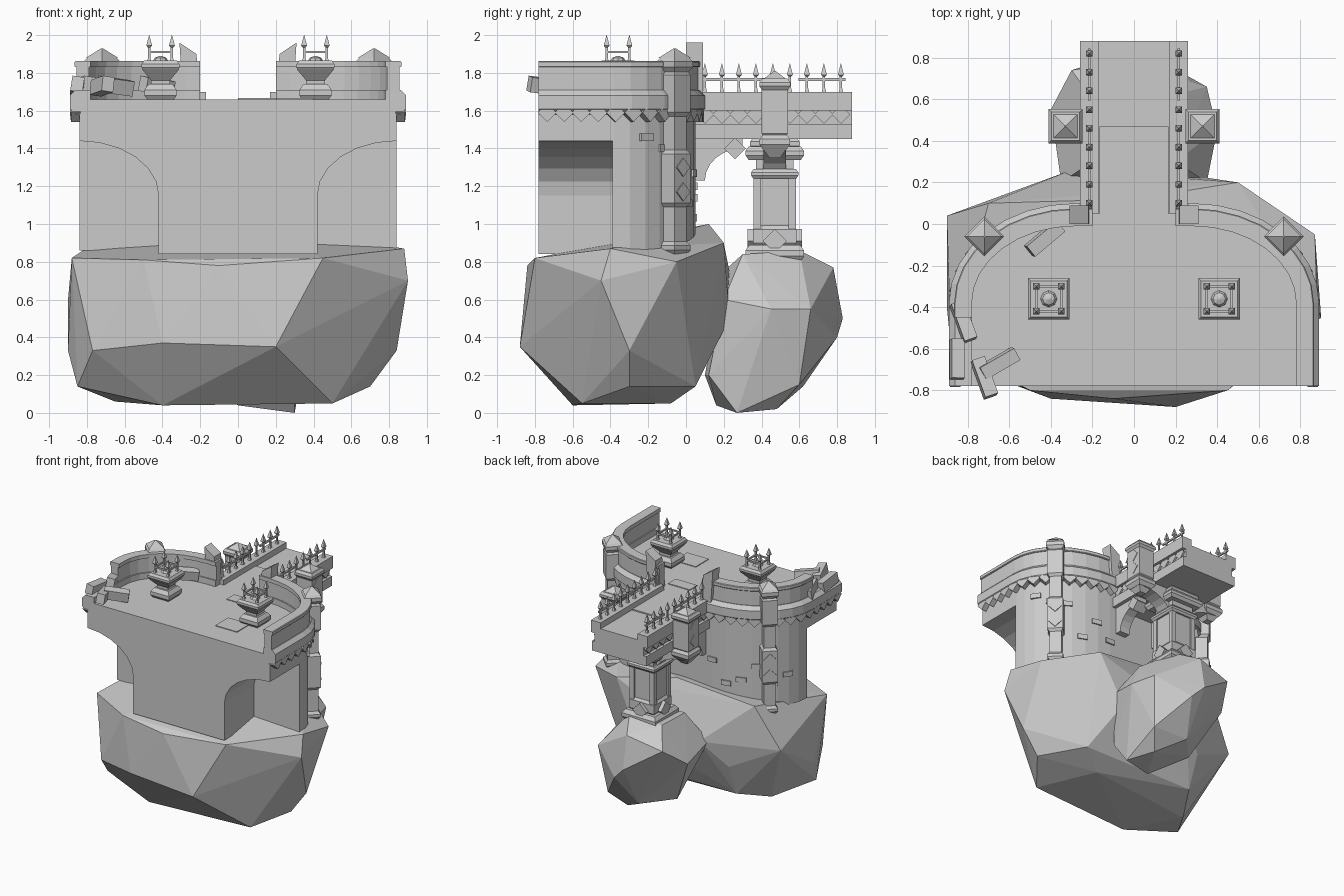
import bpy, bmesh, random
from math import sin, cos, pi, atan2, radians
from mathutils import Vector, Euler, Matrix

random.seed(4)
cube = bpy.data.objects.get("Cube")
if cube:
    bpy.data.objects.remove(cube, do_unlink=True)

GREY = (.6, .6, .6, 1)
stone = bpy.data.materials.new("grey stone")
stone.use_nodes = True
stone.diffuse_color = GREY
stone.node_tree.nodes["Principled BSDF"].inputs["Base Color"].default_value = GREY

FRONT, RECESS, DECK, KERB, PARAPET = -.78, -.38, 1.66, 1.7, 1.85
WIDE, CORE, DEEP, GATE = .84, .42, .43, .2
PIER_Y, SPAN_Y, SPAN, DIAGONAL = .47, .465, .83, pi / 4
SIGNS = (-1, 1)


def finish(name, bm):
    bmesh.ops.recalc_face_normals(bm, faces=bm.faces)
    mesh = bpy.data.meshes.new(name)
    bm.to_mesh(mesh)
    bm.free()
    mesh.materials.append(stone)
    obj = bpy.data.objects.new(name, mesh)
    bpy.context.collection.objects.link(obj)


def loft(name, rings):
    """Skin a list of equally long closed rings and cap both ends."""
    bm = bmesh.new()
    rows = [[bm.verts.new(point) for point in ring] for ring in rings]
    count = len(rows[0])
    for low, high in zip(rows, rows[1:]):
        for i in range(count):
            j = (i + 1) % count
            bm.faces.new((low[i], low[j], high[j], high[i]))
    bm.faces.new(rows[0])
    bm.faces.new(rows[-1])
    finish(name, bm)


def prism(name, profile, axis, start, end):
    def place(point, depth):
        coords = list(point)
        coords.insert("xyz".index(axis), depth)
        return coords
    loft(name, [[place(point, depth) for point in profile] for depth in (start, end)])


def stack(name, x, y, levels, turn=DIAGONAL, sides=4):
    """Pillar of regular cross-sections; each level is (radius, height)."""
    angles = [turn + 2 * pi * k / sides for k in range(sides)]
    loft(name, [[(x + r * cos(a), y + r * sin(a), z) for a in angles] for r, z in levels])


def block(name, x, y, half, bottom, top, turn=DIAGONAL):
    """Square block with chamfered upper and lower edges."""
    radius, cut = half * 2 ** .5, min(.03, (top - bottom) / 3)
    stack(name, x, y, [(radius - cut, bottom), (radius, bottom + cut),
                       (radius, top - cut), (radius - cut, top)], turn)


def box(name, loc, size, rot=(0, 0, 0)):
    bm = bmesh.new()
    matrix = Matrix.LocRotScale(Vector(loc), Euler(rot), Vector(size))
    bmesh.ops.create_cube(bm, size=1, matrix=matrix)
    finish(name, bm)


def diamond(name, x, y, z, turn=0.0, size=.07):
    box(name, (x, y, z), (.05, size, size), (DIAGONAL, 0, turn))


def spike(name, x, y, z, height):
    head = z + height * .6
    stack(name, x, y, [(.016, z), (.009, z + .02), (.009, head - .01), (.022, head), (.001, z + height)])


def boulder(name, corners):
    """Faceted rock: the convex hull of its corners."""
    bm = bmesh.new()
    for corner in corners:
        bm.verts.new(corner)
    bmesh.ops.convex_hull(bm, input=bm.verts)
    bmesh.ops.delete(bm, geom=[v for v in bm.verts if not v.link_faces], context="VERTS")
    finish(name, bm)


def half_plan(offset=0.0, start=FRONT):
    """One side of the D-shaped plan, pushed outward by the offset."""
    turn = [k * pi / 16 for k in range(9)]
    arc = [(WIDE / 3 + (WIDE / 1.5 + offset) * cos(a), RECESS + (DEEP + offset) * sin(a)) for a in turn]
    return [(WIDE + offset, start)] + arc + [(GATE, RECESS + DEEP + offset)]


def full_plan(start):
    half = half_plan(0, start)
    return half + [(-x, y) for x, y in reversed(half)]


def sweep(name, side, inner, outer, bottom, top, cut, start=FRONT):
    """Moulding run around one side, with chamfered outer edges."""
    profile = [(inner, bottom), (outer - cut, bottom), (outer, bottom + cut),
               (outer, top - cut), (outer - cut, top), (inner, top)]
    paths = [[(side * x, y, z) for x, y in half_plan(o, start)] for o, z in profile]
    loft(name, list(zip(*paths)))


def walk(path, step):
    """Evenly spaced points along a path with the outward heading."""
    ahead = step / 2
    for a, b in zip(path, path[1:]):
        a, b = Vector(a), Vector(b)
        run = b - a
        while ahead < run.length:
            yield a + run.normalized() * ahead, atan2(run.y, run.x) - pi / 2
            ahead += step
        ahead -= run.length


def quarter(x, z, across, up):
    """Quarter ellipse rising from a wall to a ceiling."""
    steps = [k * pi / 12 for k in range(7)]
    return [(x + across * (1 - cos(a)), z + up * sin(a)) for a in steps]


# Rocks
boulder("main_rock", [
    (-.88, -.6, .82), (-.5, -.8, .81), (-.1, -.84, .78), (.45, -.8, .82), (.88, -.4, .87),
    (-.77, -.7, .33), (-.4, -.84, .37), (.2, -.88, .35), (.9, -.45, .7), (.84, -.3, .33),
    (.87, -.05, .8), (.5, .2, .9), (.3, .23, .5), (-.3, .26, .6), (0, .12, 1), (-.7, .1, .94),
    (-.9, .04, .6), (-.9, -.4, .33), (-.5, .15, .4), (.5, .05, .14), (-.85, -.5, .14),
    (-.65, -.2, .06), (-.4, -.6, .04), (.5, -.55, .05), (.3, -.08, .05), (.7, -.3, .14), (-.5, .05, .14)])
boulder("pier_rock", [
    (-.2, .3, .83), (.2, .3, .84), (.1, .6, .86), (-.2, .6, .84), (-.3, .74, .7), (0, .78, .77),
    (0, .83, .5), (-.4, .55, .55), (.35, .66, .55), (.4, .45, .55), (.35, .2, .6), (-.35, .2, .6),
    (0, .2, .75), (.3, .27, 0), (.2, .48, .02), (0, .16, .04), (0, .1, .2), (.3, .12, .2),
    (.3, .6, .15), (-.2, .4, .15), (0, .62, .14), (.1, .8, .4)])

# Hall: rounded back, projecting front, deck with slabs
prism("hall_back", full_plan(RECESS - .01), "z", .86, DECK - .02)
box("hall_front", (0, -.54, 1.24), (2 * CORE, .48, .8))
prism("deck", full_plan(FRONT), "z", DECK - .08, DECK)
box("deck_slab_rear", (.1, -.1, DECK), (.2, .1, .012))
box("deck_slab_front", (.3, -.5, DECK), (.2, .17, .012))

for side in SIGNS:
    # Curved overhang beside the front block
    arch = quarter(CORE, 1.15, CORE, .29) + [(WIDE, DECK - .02), (CORE, DECK - .02)]
    prism("overhang", [(side * x, z) for x, z in arch], "y", FRONT, RECESS)

    # Cornice, pointed teeth, parapet and coping; the right parapet is broken short
    start = FRONT if side > 0 else -.45
    sweep("cornice", side, -.06, .05, 1.58, 1.71, .03)
    sweep("parapet", side, -.05, .015, DECK, PARAPET, .005, start)
    sweep("coping", side, -.06, .025, PARAPET - .02, PARAPET + .012, .005, start)
    for point, heading in walk(half_plan(.02), .09):
        diamond("cornice_tooth", side * point.x, point.y, 1.59, side * heading)
    # Bricks standing proud of the curved wall
    for point, heading in list(walk(half_plan(0, RECESS), .12))[1:]:
        height = random.uniform(1, 1.5)
        box("proud_brick", (side * point.x, point.y, height), (.02, .08, .04), (0, 0, side * heading))
    # Broken stub where the parapet meets the bridge
    stub = [(GATE, DECK), (.29, DECK), (.31, 1.96), (GATE + .02, 1.9)]
    prism("broken_stub", [(side * x, z) for x, z in stub], "y", 0, .09)

    # Buttress column with framed panel and pointed cap
    x, y = side * .72, -.06
    block("column_shaft", x, y, .045, .84, PARAPET, 0)
    for bottom, top in ((.84, .91), (1.08, 1.4), (1.56, 1.82)):
        block("column_band", x, y, .06, bottom, top, 0)
    block("column_cap", x, y, .068, 1.8, 1.89, 0)
    stack("column_point", x, y, [(.085, 1.88), (.005, 1.93)], 0)
    for z in (1.17, 1.3):
        diamond("column_diamond", x + side * .03, y + .03, z, side * DIAGONAL)

    # Rooftop brazier with spiked guard
    x, y, rim = side * .41, -.36, .06
    block("brazier_foot", x, y, .085, DECK - .01, 1.74)
    stack("brazier_bowl", x, y, [(.07, 1.72), (.07, 1.76), (.14, 1.82)])
    block("brazier_slab", x, y, .1, 1.81, 1.865)
    stack("brazier_coals", x, y, [(.05, PARAPET), (.03, 1.88), (.005, 1.89)], 0, 8)
    for d in SIGNS:
        for e in SIGNS:
            spike("brazier_spike", x + d * rim, y + e * rim, 1.86, .14)
        box("brazier_rail", (x, y + d * rim, 1.91), (2 * rim, .012, .012))
        box("brazier_rail", (x + d * rim, y, 1.91), (.012, 2 * rim, .012))

    # Bridge kerb, fence and diamond trim
    x = side * .215
    box("kerb", (x, SPAN_Y, KERB - .05), (.09, SPAN, .1))
    for k in range(9):
        spike("fence_spike", x, .1 + k * .09, KERB, .15)
        diamond("bridge_diamond", x, .1 + k * .09, 1.58)
    for y, length in ((.27, .36), (.72, .25)):
        box("fence_rail", (x, y, 1.765), (.012, length, .014))

    # Arched bracket between wall and bridge
    bracket = quarter(.1, 1.23, .2, .17) + [(.3, 1.46), (.03, 1.46), (.03, 1.23)]
    prism("bracket", bracket, "x", side * .13, side * .22)
    box("bracket_diamond", (side * .175, .26, 1.4), (.11, .08, .08), (DIAGONAL, 0, 0))

    # Pier turret carried on an arched corbel
    x = side * .33
    stack("turret_drop", x, PIER_Y, [(.04, 1.35), (.1, 1.41)])
    block("turret_foot", x, PIER_Y, .08, 1.39, 1.48)
    block("turret_shaft", x, PIER_Y, .07, 1.45, 1.74)
    block("turret_cap", x, PIER_Y, .082, 1.71, 1.77)
    stack("turret_point", x, PIER_Y, [(.1, 1.76), (.005, 1.81)])
    for z in (1.55, 1.66):
        diamond("turret_diamond", x + side * .05, PIER_Y, z)
    corbel = quarter(.1, 1.25, .26, .14) + [(.36, 1.46), (.08, 1.46), (.08, 1.25)]
    prism("corbel", [(side * a, z) for a, z in corbel], "y", PIER_Y - .06, PIER_Y + .06)

# Bridge span
box("bridge_deck", (0, SPAN_Y, 1.58), (.45, SPAN, .14))
box("bridge_beam", (0, SPAN_Y, 1.49), (.5, SPAN, .08))
box("bridge_paving", (0, .26, 1.65), (.33, .42, .02))

# Bridge pier with base, ring and capital
block("pier_shaft", 0, PIER_Y, .1, .8, 1.46)
for name, half, bottom, top in (("base", .155, .8, .89), ("plinth", .115, .87, 1),
                                ("ring", .125, 1.24, 1.29), ("capital", .155, 1.34, 1.41),
                                ("bearing", .13, 1.39, 1.46)):
    block("pier_" + name, 0, PIER_Y, half, bottom, top)
for k in range(4):
    turn = k * pi / 2
    diamond("pier_diamond", .12 * cos(turn), PIER_Y + .12 * sin(turn), .91, turn, .09)
    corner = turn + DIAGONAL
    box("pier_edge", (.13 * cos(corner), PIER_Y + .13 * sin(corner), 1.1), (.04, .04, .3))

# Fallen parapet blocks
for x, y, turn in ((-.82, -.47, 110), (-.65, -.67, 30), (-.72, -.74, 110), (-.43, -.07, 40), (-.85, -.65, 90)):
    box("fallen_block", (x, y, 1.73), (.19, .065, .08), (.15, .12, radians(turn)))
